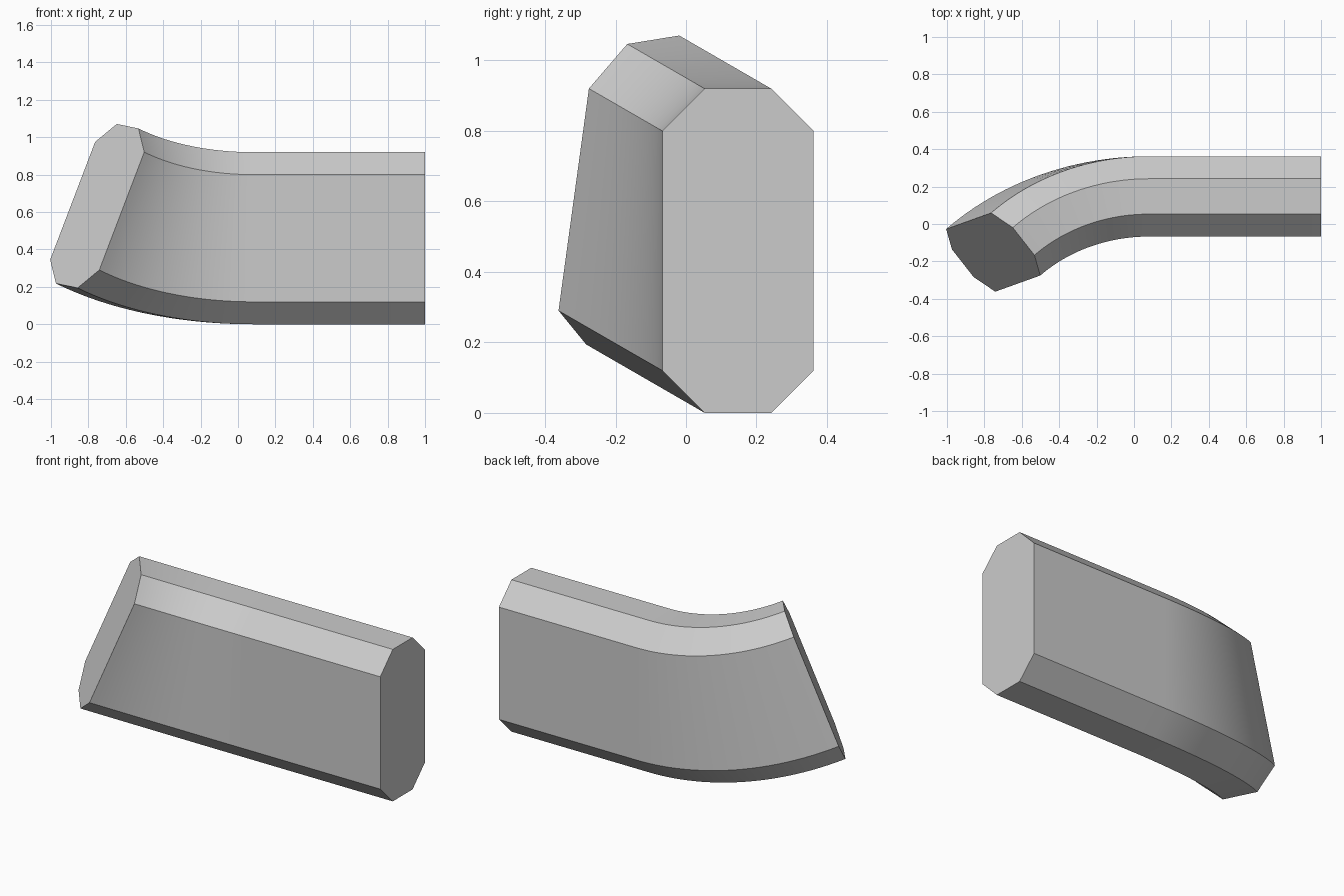
import bpy, bmesh, math
from mathutils import Vector, Matrix

if "Cube" in bpy.data.objects:
    bpy.data.objects.remove(bpy.data.objects["Cube"])

# chamfered rectangular cross-section in the YZ plane
y0, y1, z1, c = -0.067, 0.362, 0.92, 0.12
profile = [(y0, c), (y0 + c, 0), (y1 - c, 0), (y1, c),
           (y1, z1 - c), (y1 - c, z1), (y0 + c, z1), (y0, z1 - c)]

# straight run, then a 45 degree bend about an axis tilted 30 degrees
bend_x, bend_r, steps = 0.08, 1.28, 24
tilt = math.radians(30)
centre = Vector((bend_x, -math.cos(tilt) * bend_r, math.sin(tilt) * bend_r))
axis = Vector((0, math.sin(tilt), math.cos(tilt)))

bm = bmesh.new()
rings = [[bm.verts.new((1, y, z)) for y, z in profile]]
for i in range(steps + 1):
    rot = Matrix.Rotation(math.radians(45) * i / steps, 3, axis)
    rings.append([bm.verts.new(centre + rot @ (Vector((bend_x, y, z)) - centre))
                  for y, z in profile])

# side walls and flat end caps
n = len(profile)
for a, b in zip(rings, rings[1:]):
    for k in range(n):
        bm.faces.new((a[k], a[(k + 1) % n], b[(k + 1) % n], b[k]))
bm.faces.new(rings[0])
bm.faces.new(rings[-1])
bmesh.ops.recalc_face_normals(bm, faces=bm.faces)

mesh = bpy.data.meshes.new("bent_bar")
bm.to_mesh(mesh)
bm.free()
bar = bpy.data.objects.new("bent_bar", mesh)
bpy.context.collection.objects.link(bar)
bpy.context.view_layer.objects.active = bar
bar.select_set(True)
bpy.ops.object.shade_smooth_by_angle(angle=math.radians(30))
